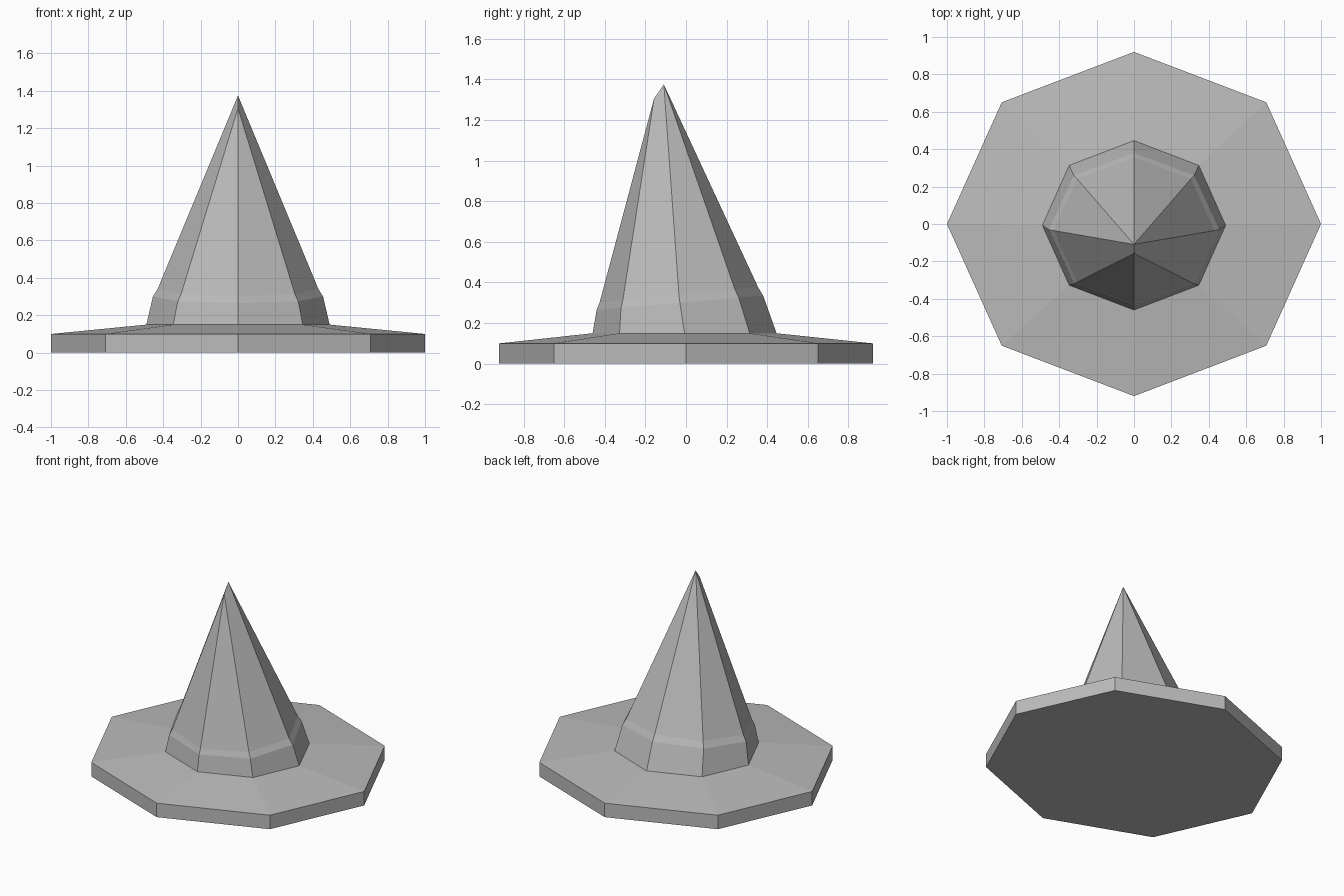
import bpy
import bmesh
from math import sin, cos, pi

cube = bpy.data.objects.get("Cube")
if cube:
    bpy.data.objects.remove(cube, do_unlink=True)

SIDES = 8
grey = bpy.data.materials.new("plain grey")
grey.use_nodes = True
colour = (0.5, 0.5, 0.5, 1)
grey.diffuse_color = colour
grey.node_tree.nodes["Principled BSDF"].inputs["Base Color"].default_value = colour


def ring(bm, rx, ry, cy, z, tilt=0.0):
    """Eight-sided loop, raised by tilt at the back and lowered at the front."""
    angles = [2 * pi * i / SIDES for i in range(SIDES)]
    return [bm.verts.new((rx * cos(a), cy + ry * sin(a), z + tilt * sin(a)))
            for a in angles]


def bridge(bm, low, high):
    for i in range(SIDES):
        j = (i + 1) % SIDES
        corners = [low[i], low[j], high[j], high[i]]
        bm.faces.new(list(dict.fromkeys(corners)))


def finish(bm, name):
    mesh = bpy.data.meshes.new(name)
    bm.normal_update()
    bm.to_mesh(mesh)
    bm.free()
    mesh.materials.append(grey)
    obj = bpy.data.objects.new(name, mesh)
    bpy.context.collection.objects.link(obj)


# Brim: thick octagonal slab with a gently rising top
bm = bmesh.new()
loops = [ring(bm, 1.0, 0.92, 0, 0), ring(bm, 1.0, 0.92, 0, 0.1),
         ring(bm, 0.49, 0.453, -0.007, 0.15)]
for low, high in zip(loops, loops[1:]):
    bridge(bm, low, high)
bm.faces.new(loops[0][::-1])
finish(bm, "brim")

# Crown: flared foot, tilted shoulder and a cone leaning to the front
bm = bmesh.new()
loops = [ring(bm, 0.49, 0.453, -0.007, 0.15),
         ring(bm, 0.455, 0.41, -0.03, 0.30, 0.035),
         ring(bm, 0.43, 0.39, -0.035, 0.34, 0.037)]

# Peak: a short ridge, with the three front edges meeting lower down
peak = bm.verts.new((0, -0.109, 1.375))
front_peak = bm.verts.new((0, -0.157, 1.307))
loops.append([front_peak if i > SIDES / 2 else peak for i in range(SIDES)])
for low, high in zip(loops, loops[1:]):
    bridge(bm, low, high)
finish(bm, "crown")
